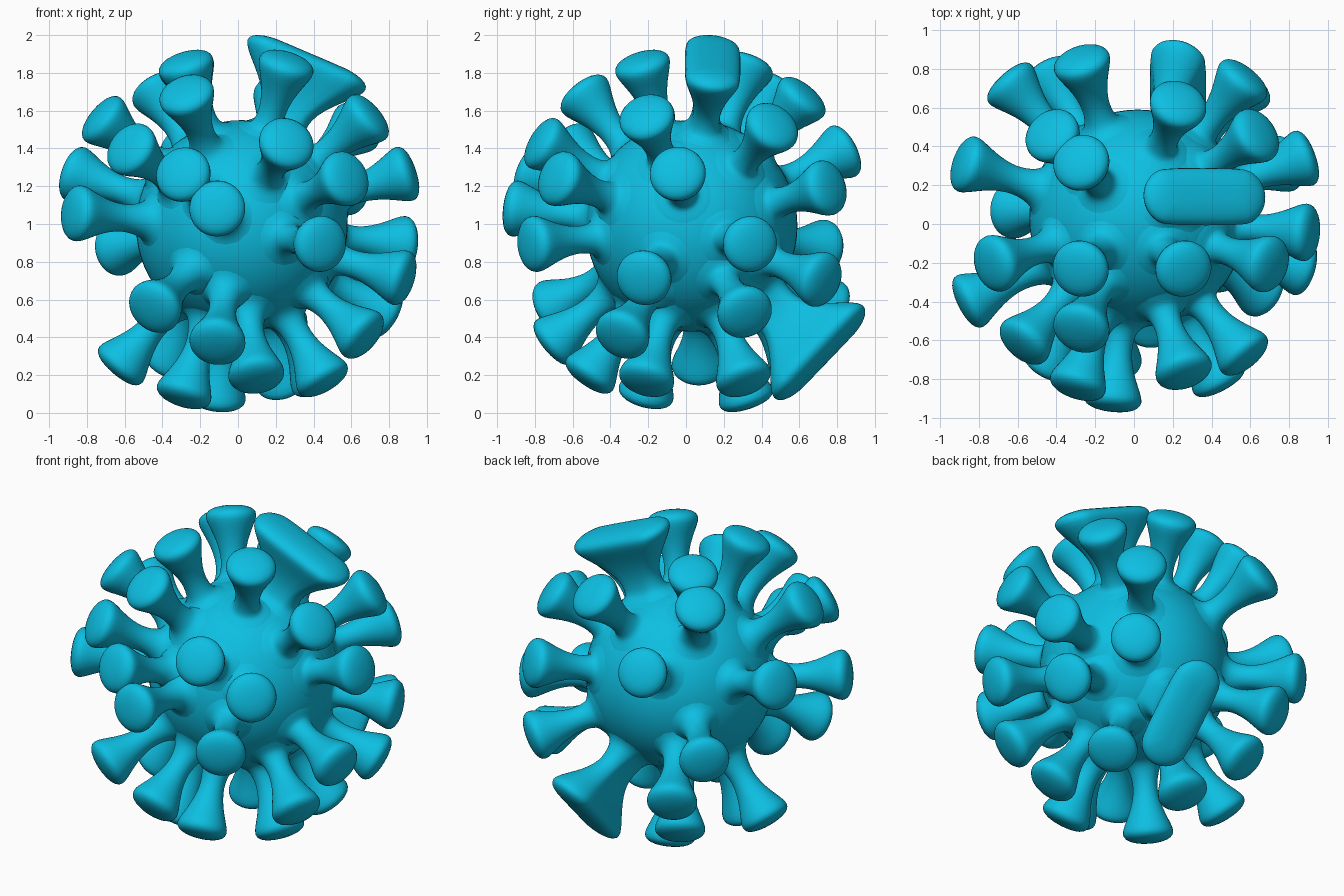
import bpy
import bmesh
import math
from mathutils import Vector

BODY_CENTER = Vector((0.02, 0.03, 0.99))
SPIKE_CENTER = Vector((-0.01, 0.025, 0.972))
BODY_RADIUS = 0.56
SEGMENTS = 20

cube = bpy.data.objects.get("Cube")
if cube:
    bpy.data.objects.remove(cube, do_unlink=True)

# Single cyan material
cyan = bpy.data.materials.new("cyan")
cyan.use_nodes = True
cyan_color = (0.004, 0.52, 0.76, 1.0)
cyan.diffuse_color = cyan_color
cyan.node_tree.nodes["Principled BSDF"].inputs["Base Color"].default_value = cyan_color

# Stalk profile: radius, distance from the centre, sideways stretch for wide spikes
PROFILE = [
    (0.16, 0.52, 0.04), (0.11, 0.55, 0.04), (0.084, 0.59, 0.05),
    (0.073, 0.65, 0.06), (0.074, 0.71, 0.08), (0.093, 0.79, 0.12),
    (0.125, 0.865, 0.165), (0.153, 0.925, 0.19), (0.152, 0.96, 0.192),
    (0.12, 0.987, 0.185), (0.065, 1.0, 0.175), (0.02, 1.003, 0.17),
]
# Height above the body of the two rings that blend each stalk into it
ROOT_HEIGHTS = [-0.004, 0.009]


def finish(mesh_builder, name, location):
    """Turn a bmesh into a smooth, coloured object at the given place."""
    bmesh.ops.recalc_face_normals(mesh_builder, faces=mesh_builder.faces)
    for face in mesh_builder.faces:
        face.smooth = True
    mesh = bpy.data.meshes.new(name)
    mesh_builder.to_mesh(mesh)
    mesh_builder.free()
    mesh.materials.append(cyan)
    part = bpy.data.objects.new(name, mesh)
    part.location = location
    bpy.context.scene.collection.objects.link(part)
    return part


def spike(name, direction, long_axis=None, lift=0.0):
    """Flared stalk with a domed cap, optionally stretched along an axis."""
    axis = Vector(direction).normalized()
    side = Vector(long_axis) if long_axis else axis.orthogonal()
    side = (side - axis * side.dot(axis)).normalized()
    other = axis.cross(side)
    body_offset = BODY_CENTER - SPIKE_CENTER
    bm = bmesh.new()
    rings = []
    for level, (radius, distance, stretch) in enumerate(PROFILE):
        ring = []
        for i in range(SEGMENTS):
            angle = math.tau * (i + 0.5) / SEGMENTS
            u = radius * math.cos(angle)
            if long_axis:
                u += math.copysign(stretch, u)
            v = radius * math.sin(angle)
            point = axis * (distance + lift) + side * u + other * v
            if level < len(ROOT_HEIGHTS):
                outward = (point - body_offset).normalized()
                point = body_offset + outward * (BODY_RADIUS + ROOT_HEIGHTS[level])
            ring.append(bm.verts.new(point))
        rings.append(ring)
    for lower, upper in zip(rings, rings[1:]):
        for i in range(SEGMENTS):
            j = (i + 1) % SEGMENTS
            bm.faces.new((lower[i], lower[j], upper[j], upper[i]))
    bm.faces.new(rings[-1])
    part = finish(bm, name, SPIKE_CENTER)
    smooth = part.modifiers.new("smooth", "SUBSURF")
    smooth.levels = smooth.render_levels = 1


# Round body
body = bmesh.new()
bmesh.ops.create_uvsphere(body, u_segments=64, v_segments=32, radius=BODY_RADIUS)
finish(body, "body", BODY_CENTER)

# Spike directions, grouped by where they grow
GROUPS = {
    "upper_front_spike": [
        (-.28, -.85, .29), (-.1, -.93, .11), (.27, -.79, .46), (.58, -.7, .27),
        (-.27, -.58, .73), (.27, -.26, .88), (-.27, -.26, .88), (-.59, -.67, .45),
        (-.74, -.24, .61), (-.89, -.45, .09), (.72, -.24, .61), (.91, -.07, .3),
    ],
    "upper_back_spike": [
        (-.43, .45, .76), (-.27, .3, .88), (-.9, .3, .31), (-.27, .84, .43),
        (.25, .62, .73), (.6, .75, .23), (.65, .44, .55),
    ],
    "lower_front_spike": [
        (.46, -.85, -.08), (-.43, -.73, -.41), (-.1, -.73, -.6), (.11, -.55, -.79),
        (.47, -.24, -.81), (-.28, -.24, -.88), (.68, -.37, -.57), (.88, -.25, -.26),
    ],
    "lower_back_spike": [
        (-.64, .71, -.1), (-.43, .75, -.42), (-.35, .55, -.68), (-.63, .05, -.74),
        (-.1, .3, -.91), (.43, .28, -.79), (.82, .3, -.46), (.9, .32, -.08),
        (.62, .72, -.28),
    ],
}
for group, directions in GROUPS.items():
    for number, direction in enumerate(directions, 1):
        spike(f"{group}_{number}", direction)

# Two wide spikes with stretched caps
spike("wide_top_spike", (.385, .12, .9), (.63, 0, -.25), 0.012)
spike("wide_bottom_spike", (.25, .71, -.68), (0, .7, .7), 0.025)
